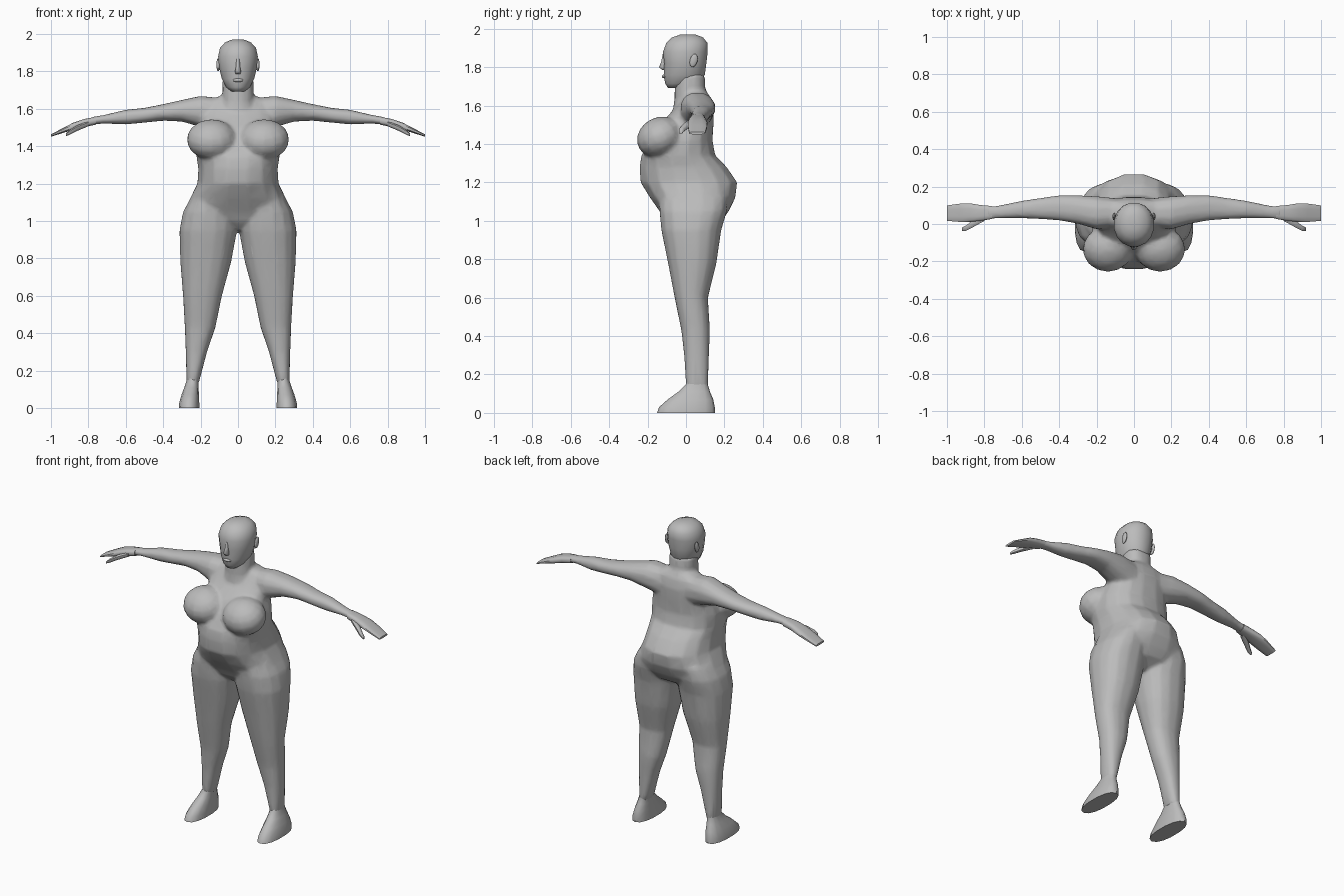
import bpy, bmesh, math
from mathutils import Vector

skin = bpy.data.materials.new("grey")
skin.diffuse_color = (0.5, 0.5, 0.5, 1)


def finish(ob, angle=50):
    """Assign the material and smooth the shading."""
    ob.data.materials.clear()
    ob.data.materials.append(skin)
    bpy.ops.object.select_all(action='DESELECT')
    ob.select_set(True)
    bpy.context.view_layer.objects.active = ob
    bpy.ops.object.shade_smooth_by_angle(angle=math.radians(angle))
    return ob


def new_object(name, bm):
    bmesh.ops.recalc_face_normals(bm, faces=bm.faces)
    me = bpy.data.meshes.new(name)
    bm.to_mesh(me)
    bm.free()
    ob = bpy.data.objects.new(name, me)
    bpy.context.collection.objects.link(ob)
    return ob


def loft(name, rings, axis='z', sides=16, power=2.3, sx=1):
    """Skin rounded rings given as (position, a0, a1, b0, b1)."""
    bm = bmesh.new()
    prev = None
    for p, a0, a1, b0, b1 in rings:
        loop = []
        for i in range(sides):
            t = 2 * math.pi * (i + 0.5) / sides
            c, s = math.cos(t), math.sin(t)
            a = (a0 + a1) / 2 + (a1 - a0) / 2 * math.copysign(abs(c) ** (2 / power), c)
            b = (b0 + b1) / 2 + (b1 - b0) / 2 * math.copysign(abs(s) ** (2 / power), s)
            co = (a, b, p) if axis == 'z' else (p, a, b)
            loop.append(bm.verts.new((co[0] * sx, co[1], co[2])))
        if prev:
            for i in range(sides):
                j = (i + 1) % sides
                bm.faces.new((prev[i], prev[j], loop[j], loop[i]))
        else:
            bm.faces.new(loop)
        prev = loop
    bm.faces.new(prev)
    return new_object(name, bm)


def ball(name, loc, size, tilt=0, u=14, v=9):
    bm = bmesh.new()
    bmesh.ops.create_uvsphere(bm, u_segments=u, v_segments=v, radius=1)
    ob = new_object(name, bm)
    ob.location, ob.scale, ob.rotation_euler = loc, size, (tilt, 0, 0)
    return ob


# Torso with belly and seat
parts = [loft("body", [
    (0.95, -.06, .06, -.06, .10), (1.00, -.20, .20, -.11, .19),
    (1.05, -.29, .29, -.14, .225), (1.12, -.26, .26, -.19, .26),
    (1.20, -.22, .22, -.24, .27), (1.28, -.215, .215, -.245, .215),
    (1.34, -.225, .225, -.235, .155), (1.42, -.225, .225, -.19, .14),
    (1.50, -.20, .20, -.14, .145), (1.58, -.20, .20, -.065, .145),
    (1.64, -.18, .18, -.02, .13), (1.67, -.09, .09, -.01, .11)])]

# Neck
parts.append(loft("neck", [
    (1.57, -.11, .11, -.07, .13), (1.64, -.085, .085, -.06, .115),
    (1.70, -.083, .083, -.06, .10), (1.76, -.085, .085, -.05, .10)]))

for sx in (-1, 1):
    # Leg, arm and breast on each side
    parts.append(loft("leg", [
        (0.13, .21, .275, .0, .115), (0.30, .165, .28, -.01, .12),
        (0.43, .12, .285, -.025, .125), (0.60, .085, .295, -.06, .115),
        (0.78, .035, .31, -.095, .16), (0.95, .003, .315, -.13, .185),
        (1.05, .01, .295, -.14, .215), (1.13, .03, .25, -.14, .22)], sx=sx))
    parts.append(loft("arm", [
        (0.10, -.02, .14, 1.48, 1.66), (0.20, -.03, .15, 1.50, 1.67),
        (0.30, .0, .155, 1.53, 1.648), (0.40, .018, .155, 1.535, 1.625),
        (0.50, .025, .14, 1.525, 1.605), (0.60, .03, .125, 1.515, 1.595),
        (0.72, .03, .10, 1.52, 1.566), (0.79, .023, .096, 1.513, 1.555)],
        axis='x', sides=12, sx=sx))
    parts.append(ball("breast", (.14 * sx, -.135, 1.435), (.135, .125, .105), math.radians(25)))

# Fuse the body into one skin
bpy.ops.object.select_all(action='DESELECT')
for ob in parts:
    ob.select_set(True)
bpy.context.view_layer.objects.active = parts[0]
bpy.ops.object.join()
body = parts[0]
remesh = body.modifiers.new("fuse", 'REMESH')
remesh.mode, remesh.voxel_size = 'VOXEL', 0.011
soften = body.modifiers.new("soften", 'SMOOTH')
soften.factor, soften.iterations = 0.5, 5
simplify = body.modifiers.new("simplify", 'DECIMATE')
simplify.ratio = 0.2
for name in ("fuse", "soften", "simplify"):
    bpy.ops.object.modifier_apply(modifier=name)
finish(body, 70)

# Head
finish(loft("head", [
    (1.692, -.035, .035, -.095, -.01), (1.715, -.065, .065, -.11, .07),
    (1.76, -.088, .088, -.118, .10), (1.82, -.103, .103, -.115, .108),
    (1.88, -.108, .108, -.122, .115), (1.925, -.098, .098, -.105, .115),
    (1.955, -.07, .07, -.075, .09), (1.97, -.03, .03, -.03, .05)], power=2.1), 70)

# Nose and lips
finish(loft("nose", [
    (1.785, -.014, .014, -.125, -.09), (1.80, -.017, .017, -.142, -.09),
    (1.83, -.011, .011, -.130, -.09), (1.87, -.010, .010, -.122, -.09)], sides=8), 60)
finish(ball("lips", (0, -.112, 1.752), (.03, .014, .010), u=10, v=6), 60)

for sx in (-1, 1):
    side = "left" if sx > 0 else "right"
    # Ear
    finish(ball(side + "_ear", (.106 * sx, .04, 1.835), (.010, .02, .036), math.radians(-15), 8, 6), 60)
    # Flat mitten hand
    finish(loft(side + "_hand", [
        (0.76, .026, .097, 1.514, 1.557), (0.82, .016, .102, 1.502, 1.546),
        (0.88, .010, .112, 1.486, 1.526), (0.93, .010, .110, 1.472, 1.500),
        (1.00, .016, .100, 1.450, 1.463)], axis='x', sides=12, power=3, sx=sx))
    # Thumb
    finish(loft(side + "_thumb", [
        (0.80, .015, .06, 1.505, 1.535), (0.86, -.018, .022, 1.48, 1.512),
        (0.90, -.038, -.008, 1.460, 1.487), (0.92, -.038, -.018, 1.452, 1.468)],
        axis='x', sides=8, sx=sx))
    # Foot with a flat sole
    finish(loft(side + "_foot", [
        (0.0, .205, .318, -.15, .15), (0.03, .206, .315, -.14, .15),
        (0.07, .208, .303, -.095, .142), (0.11, .210, .288, -.04, .125),
        (0.15, .211, .274, .0, .113), (0.19, .205, .272, .003, .112)], sides=14, sx=sx), 50)
